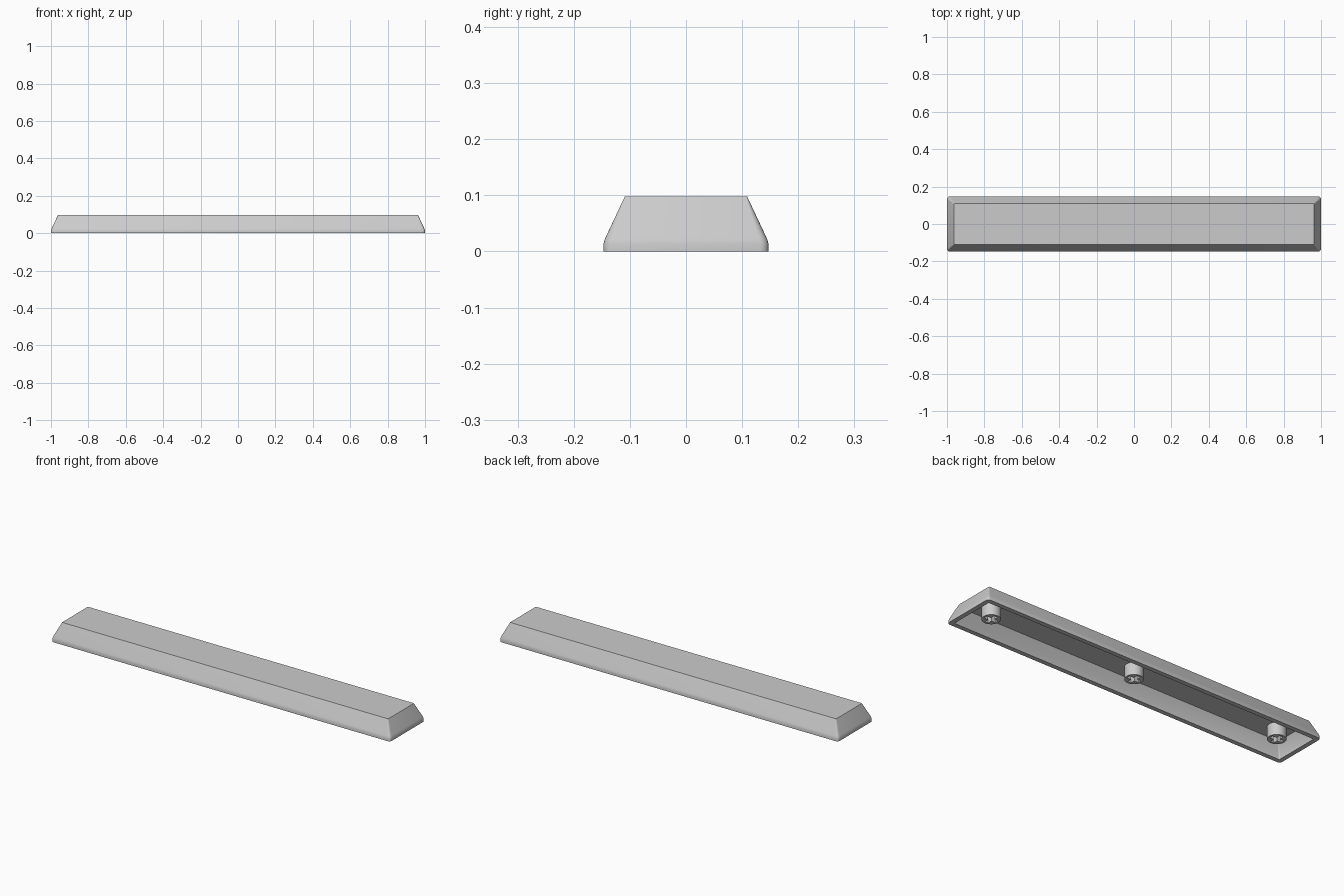
import bpy, bmesh, math

cube = bpy.data.objects.get("Cube")
if cube:
    bpy.data.objects.remove(cube, do_unlink=True)

grey = bpy.data.materials.new("light grey plastic")
grey.use_nodes = True
grey.diffuse_color = (0.6, 0.6, 0.6, 1)
grey.node_tree.nodes["Principled BSDF"].inputs["Base Color"].default_value = (0.6, 0.6, 0.6, 1)


def loft(name, rings):
    """Closed solid skinned over rings of points, capped at both ends."""
    bm = bmesh.new()
    loops = [[bm.verts.new(p) for p in ring] for ring in rings]
    for a, b in zip(loops, loops[1:]):
        for i in range(len(a)):
            j = (i + 1) % len(a)
            bm.faces.new((a[i], a[j], b[j], b[i]))
    bm.faces.new(loops[0][::-1])
    bm.faces.new(loops[-1])
    bmesh.ops.recalc_face_normals(bm, faces=bm.faces)
    mesh = bpy.data.meshes.new(name)
    bm.to_mesh(mesh)
    bm.free()
    mesh.materials.append(grey)
    obj = bpy.data.objects.new(name, mesh)
    bpy.context.collection.objects.link(obj)
    return obj


def activate(obj):
    bpy.ops.object.select_all(action='DESELECT')
    obj.select_set(True)
    bpy.context.view_layer.objects.active = obj


def smooth(obj):
    activate(obj)
    bpy.ops.object.shade_smooth_by_angle(angle=math.radians(35))


def rounded_rect(inset, radius, z, steps=4):
    """Rectangle with rounded corners, inset from the base footprint."""
    hx, hy = 1 - inset - radius, 0.147 - inset - radius
    ring = []
    for k, (sx, sy) in enumerate([(1, 1), (-1, 1), (-1, -1), (1, -1)]):
        for s in range(steps + 1):
            a = math.pi / 2 * (k + s / steps)
            ring.append((sx * hx + radius * math.cos(a), sy * hy + radius * math.sin(a), z))
    return ring


# Hollow cap: ceiling, inner wall, rim, upright lip, sloping sides, flat top
cap = loft("key_cap_shell", [rounded_rect(*r) for r in [
    (0.052, 0.004, 0.075), (0.025, 0.006, 0.018), (0.024, 0.006, 0),
    (0, 0.015, 0), (0, 0.015, 0.014), (0.002, 0.015, 0.021),
    (0.005, 0.014, 0.028), (0.038, 0.003, 0.098)]])
smooth(cap)


# Mounting stems with a cross-shaped socket
def circle(x, radius, z, count=32):
    return [(x + radius * math.cos(math.tau * i / count),
             radius * math.sin(math.tau * i / count), z) for i in range(count)]


def cross(x, reach, half, z):
    arm = [(reach, -half), (reach, half), (half, half)]
    ring = []
    for _ in range(4):
        ring += [(x + px, py, z) for px, py in arm]
        arm = [(-py, px) for px, py in arm]
    return ring


for side, x in (("right", -0.858), ("centre", 0), ("left", 0.858)):
    stem = loft(side + "_stem", [circle(x, 0.045, z) for z in (0.01, 0.08)])
    cutter = loft("socket_cutter", [cross(x, 0.034, 0.01, z) for z in (-0.02, 0.07)])
    cutter.hide_render = True
    cut = stem.modifiers.new("socket", 'BOOLEAN')
    cut.operation = 'DIFFERENCE'
    cut.solver = 'EXACT'
    cut.object = cutter
    activate(stem)
    bpy.ops.object.modifier_apply(modifier=cut.name)
    bpy.data.objects.remove(cutter, do_unlink=True)
    smooth(stem)
